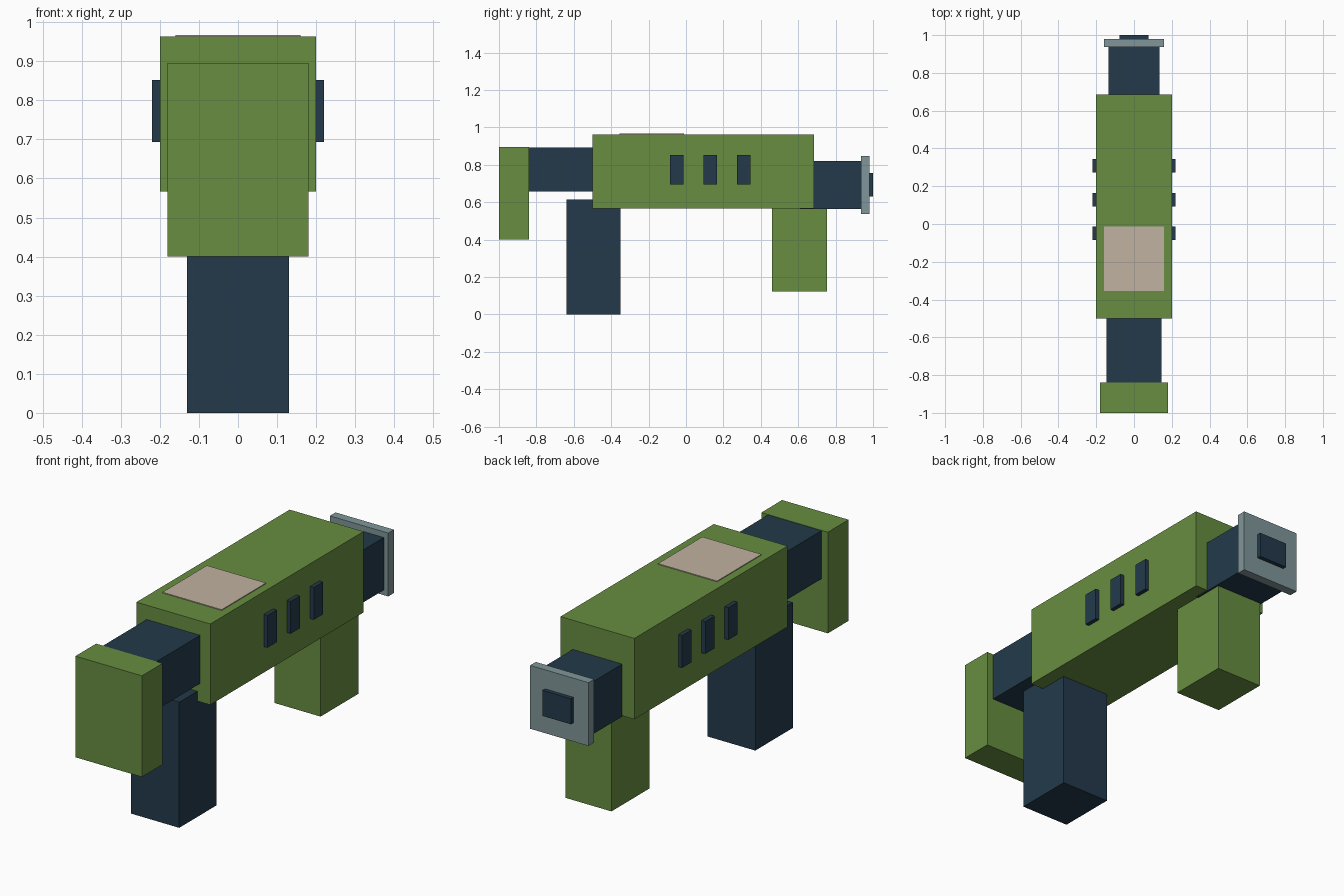
import bpy
import bmesh
from mathutils import Vector

default = bpy.data.objects.get("Cube")
if default:
    bpy.data.objects.remove(default, do_unlink=True)


def make_material(name, rgb):
    mat = bpy.data.materials.new(name)
    mat.use_nodes = True
    color = (*rgb, 1.0)
    mat.diffuse_color = color
    mat.node_tree.nodes["Principled BSDF"].inputs["Base Color"].default_value = color
    return mat


green = make_material("olive_green", (0.136, 0.27, 0.051))
navy = make_material("dark_navy", (0.017, 0.042, 0.07))
steel = make_material("steel_grey", (0.216, 0.305, 0.319))
tan = make_material("pale_tan", (0.527, 0.445, 0.352))


def box(name, mat, x, y, z):
    """Box spanning the given (min, max) range on each axis."""
    size = Vector([b - a for a, b in (x, y, z)])
    centre = Vector([(a + b) / 2 for a, b in (x, y, z)])
    bm = bmesh.new()
    bmesh.ops.create_cube(bm, size=1)
    bmesh.ops.scale(bm, vec=size, verts=bm.verts)
    mesh = bpy.data.meshes.new(name)
    bm.to_mesh(mesh)
    bm.free()
    mesh.materials.append(mat)
    obj = bpy.data.objects.new(name, mesh)
    obj.location = centre
    bpy.context.collection.objects.link(obj)
    return obj


def centred(name, mat, half_width, y, z):
    return box(name, mat, (-half_width, half_width), y, z)


# Main body and top plate
centred("body", green, 0.2, (-0.5, 0.685), (0.567, 0.963))
centred("top_plate", tan, 0.16, (-0.355, -0.012), (0.96, 0.967))

# Stock and its connecting neck
centred("stock", green, 0.18, (-1.0, -0.84), (0.4, 0.895))
centred("stock_neck", navy, 0.145, (-0.84, -0.47), (0.657, 0.893))

# Grips
centred("rear_grip", navy, 0.13, (-0.64, -0.35), (0.0, 0.615))
centred("fore_grip", green, 0.125, (0.46, 0.755), (0.123, 0.58))

# Barrel, muzzle plate and muzzle opening
centred("barrel", navy, 0.134, (0.61, 0.936), (0.563, 0.82))
centred("muzzle_plate", steel, 0.158, (0.936, 0.98), (0.538, 0.848))
centred("muzzle_opening", navy, 0.077, (0.97, 1.0), (0.63, 0.755))

# Three side vents on each side
for i in range(3):
    y = -0.05 + 0.179 * i
    for side, x in (("right", (-0.22, -0.19)), ("left", (0.19, 0.22))):
        box(f"{side}_vent_{i + 1}", navy, x, (y - 0.036, y + 0.036), (0.694, 0.852))
